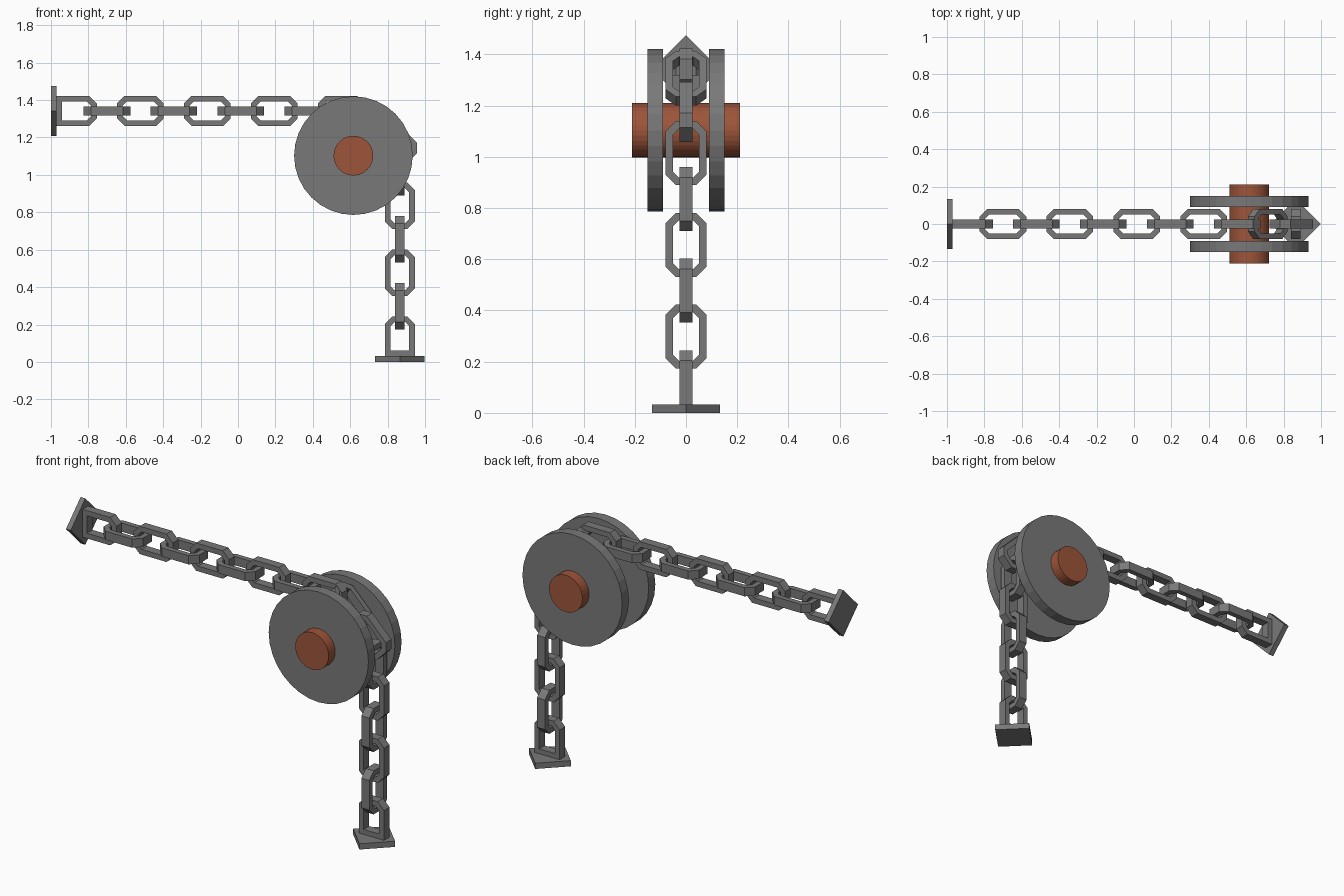
import bpy, bmesh, math
from mathutils import Matrix, Vector

cube = bpy.data.objects.get("Cube")
if cube:
    bpy.data.objects.remove(cube, do_unlink=True)


def material(name, color):
    m = bpy.data.materials.new(name)
    m.diffuse_color = (*color, 1)
    m.use_nodes = True
    m.node_tree.nodes["Principled BSDF"].inputs["Base Color"].default_value = (*color, 1)
    return m


STEEL = material("grey steel", (0.19, 0.19, 0.19))
RUST = material("rusty brown", (0.34, 0.09, 0.042))

PITCH = 0.179       # distance between neighbouring links
HALF_L, HALF_W = 0.125, 0.08
CUT, BAR, DEPTH = 0.04, 0.03, 0.05
CHAIN_Z, CHAIN_X = 1.342, 0.865
WHEEL = Vector((0.617, 0, 1.103))


def add_object(name, bm, mat, matrix):
    bmesh.ops.recalc_face_normals(bm, faces=bm.faces)
    mesh = bpy.data.meshes.new(name)
    bm.to_mesh(mesh)
    bm.free()
    mesh.materials.append(mat)
    ob = bpy.data.objects.new(name, mesh)
    ob.matrix_world = matrix
    bpy.context.collection.objects.link(ob)
    return ob


def outline(half_l, half_w, cut, back):
    """Chamfered loop; with back set, the -x end is square and stops there."""
    pts = [(half_l, cut - half_w), (half_l, half_w - cut),
           (half_l - cut, half_w), (half_l - cut, -half_w)]
    if back is not None:
        left = [(-back, half_w), (-back, half_w), (-back, -half_w), (-back, -half_w)]
    else:
        left = [(cut - half_l, half_w), (-half_l, half_w - cut),
                (-half_l, cut - half_w), (cut - half_l, -half_w)]
    return pts[:3] + left + pts[3:]


def link(name, x, z, tilt, sideways, back=None):
    """Link lying along +x, tilted down by tilt degrees; sideways spreads it in y."""
    inner_cut = CUT - BAR * (2 - math.sqrt(2))
    loops = [outline(HALF_L, HALF_W, CUT, back),
             outline(HALF_L - BAR, HALF_W - BAR, inner_cut,
                     None if back is None else back - BAR)]
    bm = bmesh.new()
    rings = [[bm.verts.new((px, d, pz)) for px, pz in loop]
             for loop, d in ((loops[0], -DEPTH / 2), (loops[0], DEPTH / 2),
                             (loops[1], DEPTH / 2), (loops[1], -DEPTH / 2))]
    for k in range(4):
        a, b = rings[k], rings[(k + 1) % 4]
        for i in range(8):
            j = (i + 1) % 8
            if (a[i].co - a[j].co).length > 1e-6:
                bm.faces.new((a[i], a[j], b[j], b[i]))
    bmesh.ops.remove_doubles(bm, verts=bm.verts, dist=1e-5)
    matrix = Matrix.Translation((x, 0, z)) @ Matrix.Rotation(math.radians(tilt), 4, 'Y')
    if sideways:
        matrix = matrix @ Matrix.Rotation(math.pi / 2, 4, 'X')
    add_object(name, bm, STEEL, matrix)


def prism(name, sides, radius, depth, mat, location, axis=None, spin=0.0):
    bm = bmesh.new()
    bmesh.ops.create_cone(bm, cap_ends=True, segments=sides, radius1=radius,
                          radius2=radius, depth=depth)
    matrix = Matrix.Translation(location)
    if axis:
        matrix = matrix @ Matrix.Rotation(math.pi / 2, 4, axis)
    return add_object(name, bm, mat, matrix @ Matrix.Rotation(spin, 4, 'Z'))


# Pulley discs and axle
for name, y in (("right_disc", -0.12), ("left_disc", 0.12)):
    prism(name, 32, 0.317, 0.06, STEEL, WHEEL + Vector((0, y, 0)), 'X')
prism("axle", 32, 0.106, 0.42, RUST, WHEEL, 'X')

# Diamond anchor plates on the wall and the floor
prism("wall_plate", 4, 0.133, 0.03, STEEL, (-0.985, 0, CHAIN_Z), 'Y')
prism("floor_plate", 4, 0.133, 0.033, STEEL, (CHAIN_X, 0, 0.0165))

# Horizontal run, from the wall to the pulley
link("wall_anchor_link", -0.88, CHAIN_Z, 0, False, back=0.092)
for i in range(1, 9):
    link(f"horizontal_link_{i}", -0.88 + i * PITCH, CHAIN_Z, 0, i % 2 == 1)

# Two links turning over the pulley
link("corner_link_upper", 0.715, 1.306, 45, True)
link("corner_link_lower", 0.84, 1.175, 45, False)

# Vertical run, from the floor up to the pulley
link("floor_anchor_link", CHAIN_X, 0.119, -90, False, back=0.088)
for i in range(1, 6):
    link(f"vertical_link_{i}", CHAIN_X, 0.119 + i * PITCH, 90, i % 2 == 1)
